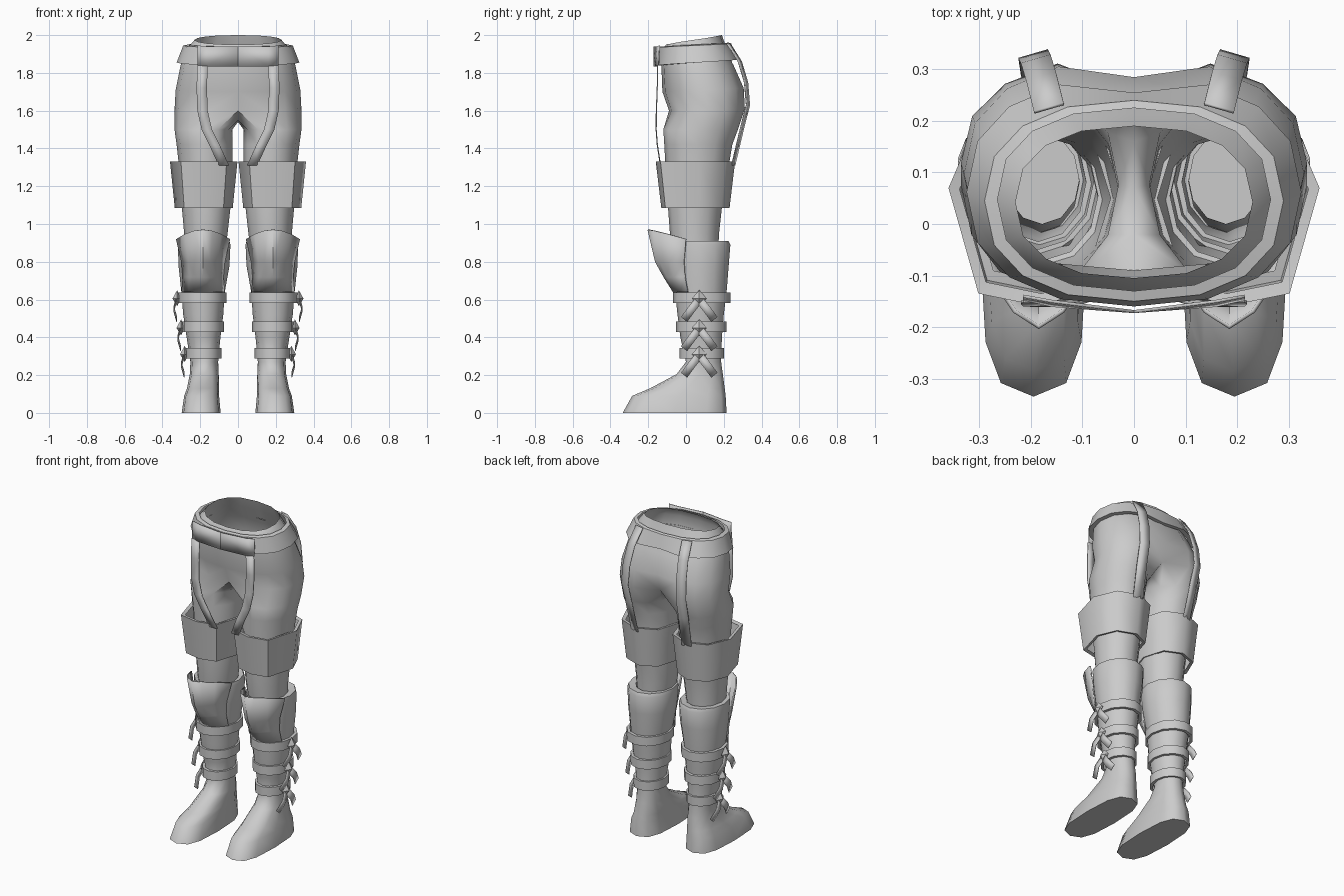
import bpy, math
from mathutils import Vector

if "Cube" in bpy.data.objects:
    bpy.data.objects.remove(bpy.data.objects["Cube"])

mat = bpy.data.materials.new("plain grey")
mat.diffuse_color = (0.6, 0.6, 0.6, 1)
mat.use_nodes = True
mat.node_tree.nodes["Principled BSDF"].inputs["Base Color"].default_value = mat.diffuse_color


def make(name, verts, faces, mirror=True, solid=0, angle=40):
    me = bpy.data.meshes.new(name)
    me.from_pydata(verts, [], faces)
    me.materials.append(mat)
    ob = bpy.data.objects.new(name, me)
    bpy.context.collection.objects.link(ob)
    bpy.ops.object.select_all(action='DESELECT')
    ob.select_set(True)
    bpy.context.view_layer.objects.active = ob
    bpy.ops.object.shade_smooth_by_angle(angle=math.radians(angle))
    if solid:
        m = ob.modifiers.new("Thickness", 'SOLIDIFY')
        m.thickness, m.offset = solid, 0
    if mirror:
        m = ob.modifiers.new("Mirror", 'MIRROR')
        m.use_clip, m.merge_threshold = True, 0.0005
    return ob


def ring(z, x0, x1, y0, y1, n=12, start=-120, p=1.0):
    """Rounded ring that fills the given x and y limits at height z."""
    out = []
    for i in range(n):
        a = math.radians(start + 360 * i / n)
        c, s = math.cos(a), math.sin(a)
        out.append(((x0 + x1) / 2 + (x1 - x0) / 2 * math.copysign(abs(c) ** p, c),
                    (y0 + y1) / 2 + (y1 - y0) / 2 * math.copysign(abs(s) ** p, s), z))
    return out


def loft(rings, closed=True, base=0):
    """Quads between rings listed from the top down."""
    n = len(rings[0])
    return [(base + r * n + i, base + (r + 1) * n + i,
             base + (r + 1) * n + (i + 1) % n, base + r * n + (i + 1) % n)
            for r in range(len(rings) - 1) for i in range(n if closed else n - 1)]


def tube(name, rings, cap=False, **kw):
    faces = loft(rings)
    n = len(rings[0])
    if cap:
        faces.append(tuple(reversed(range(len(rings) * n - n, len(rings) * n))))
    return make(name, [v for r in rings for v in r], faces, **kw)


def half_arc(z_front, z_back, w, f, b, notch=0.0, p=0.85):
    """Nine points from the front centre round the side to the back centre."""
    out = []
    for i in range(9):
        a = math.radians(-90 + 22.5 * i)
        c, s = max(0, math.cos(a)), math.sin(a)
        y = (f + b) / 2 + (b - f) / 2 * math.copysign(abs(s) ** p, s)
        if i == 8:
            y -= notch
        out.append((w * c ** p if 0 < i < 8 else 0, y,
                    z_front + (z_back - z_front) * (s + 1) / 2))
    return out


# Trousers: pelvis half arcs, joined at the crotch to a leg tube
arcs = [half_arc(1.95, 2.0, .23, -.105, .19),
        half_arc(1.90, 1.93, .28, -.135, .215),
        half_arc(1.83, 1.84, .305, -.13, .265, .015),
        half_arc(1.70, 1.72, .33, -.125, .32, .035),
        half_arc(1.60, 1.61, .336, -.09, .325, .07)]
crotch = [(0, .16, 1.56), (0, .07, 1.54), (0, -.02, 1.55)]
legs = [ring(1.5, .03, .336, -.12, .275), ring(1.42, .03, .325, -.115, .245),
        ring(1.33, .03, .315, -.11, .23), ring(1.085, .04, .297, -.095, .19),
        ring(.95, .055, .285, -.085, .175), ring(.85, .07, .28, -.07, .17)]
upper = [v for a in arcs for v in a]
faces = loft(arcs, closed=False)
lower = [arcs[-1] + crotch] + legs
leg_base = len(upper) - 9
faces += loft(lower, base=leg_base)
make("trousers", upper + crotch + [v for r in legs for v in r], faces, angle=60)

# Waist belt
belt = [half_arc(1.94, 1.96, .265, -.13, .225), half_arc(1.935, 1.955, .29, -.15, .24),
        half_arc(1.84, 1.87, .325, -.16, .285, .03), half_arc(1.84, 1.87, .295, -.13, .26, .03)]
make("waist_belt", [v for r in belt for v in r], loft(belt, closed=False))


def strip(name, path, width, across=(1, 0, 0), solid=.006):
    """Flat strap following a path."""
    v, ac = [], Vector(across) * width / 2
    for pt in path:
        v += [tuple(Vector(pt) - ac), tuple(Vector(pt) + ac)]
    f = [(2 * i, 2 * i + 2, 2 * i + 3, 2 * i + 1) for i in range(len(path) - 1)]
    return make(name, v, f, solid=solid)


# Front harness panel and long straps down to the thigh cuffs
panel = [(0, -.17, 1.94), (0, -.17, 1.835), (.16, -.158, 1.835), (.215, -.145, 1.84),
         (.215, -.14, 1.945), (.16, -.15, 1.94)]
make("front_panel", panel, [(0, 1, 2, 5), (5, 2, 3, 4)], solid=.006)
strip("front_strap", [(.188, -.15, 1.84), (.192, -.152, 1.72), (.188, -.157, 1.6),
                      (.165, -.158, 1.5), (.125, -.152, 1.42), (.075, -.135, 1.31)], .055)
strip("back_strap", [(.165, .225, 1.955), (.18, .285, 1.86), (.19, .318, 1.75),
                     (.195, .328, 1.63), (.19, .295, 1.5), (.18, .25, 1.31)],
      .06, (.96, -.28, 0))

# Thigh cuffs
plan = [(.18, -.16), (.302, -.135), (.36, .07), (.30, .21), (.17, .26), (.05, .205),
        (.003, .05), (.06, -.13)]


def cuff_ring(z, s):
    return [(.18 + (x - .18) * s, .05 + (y - .05) * s, z) for x, y in plan]


tube("thigh_cuff", [cuff_ring(1.325, .88), cuff_ring(1.33, 1), cuff_ring(1.085, .86),
                    cuff_ring(1.09, .76)], angle=50)

# Boots
tube("boot", [ring(.905, .07, .28, -.07, .18), ring(.91, .045, .315, -.09, .225),
              ring(.89, .04, .318, -.09, .235), ring(.78, .045, .315, -.075, .226),
              ring(.64, .07, .30, -.058, .215), ring(.52, .078, .29, -.045, .20),
              ring(.40, .093, .272, -.03, .19), ring(.27, .105, .252, .0, .186),
              ring(.205, .102, .255, -.05, .195, p=.9),
              ring(.13, .10, .27, -.19, .205, p=.8),
              ring(.09, .10, .285, -.285, .21, p=.7),
              ring(0, .092, .298, -.335, .215, p=.7)], cap=True, angle=50)

# Shin guards: curved plates leaning forward at the knee
guard, cols = [], 7
for z, drop, hw, yc, ye in [(.97, .05, .14, -.2, .0), (.80, 0, .112, -.16, -.01),
                            (.72, 0, .105, -.115, -.005), (.64, 0, .112, -.065, .01)]:
    for i in range(cols):
        u = 1 - 2 * i / (cols - 1)
        guard.append((.185 + hw * u, yc + (ye - yc) * abs(u) ** 1.7, z - drop * u * u))
gf = [(r * cols + i, r * cols + i + 1, (r + 1) * cols + i + 1, (r + 1) * cols + i)
      for r in range(3) for i in range(cols - 1)]
make("shin_guard", guard, gf, solid=.008)

# Boot straps, each with a bow on the outer side
for k, (z, x0, x1, y0, y1) in enumerate([(.61, .06, .318, -.068, .235),
                                         (.455, .075, .297, -.052, .215),
                                         (.315, .088, .278, -.035, .2)]):
    h, t = .028, .018
    inner = (x0 + t, x1 - t, y0 + t, y1 - t)
    tube(f"boot_strap_{k + 1}", [ring(z + h, *inner), ring(z + h, x0, x1, y0, y1),
                                 ring(z - h, x0, x1, y0, y1), ring(z - h, *inner)])
    # Faceted knot
    c = Vector((x1 + .004, .07, z - .005))
    kv = [tuple(c + Vector(d)) for d in [(.025, 0, 0), (0, .04, 0), (0, 0, .045),
                                         (0, -.04, 0), (0, 0, -.04), (-.02, 0, 0)]]
    kf = [(0, 1, 2), (0, 2, 3), (0, 3, 4), (0, 4, 1),
          (5, 2, 1), (5, 3, 2), (5, 4, 3), (5, 1, 4)]
    make(f"bow_knot_{k + 1}", kv, kf, angle=20)
    # Two splayed tails
    for side, label in ((-1, "front"), (1, "back")):
        strip(f"bow_tail_{label}_{k + 1}",
              [c + Vector((.004, 0, -.005)), c + Vector((.018, side * .04, -.055)),
               c + Vector((.002, side * .08, -.11))],
              .042, (0, .78, side * .62), solid=.004)
